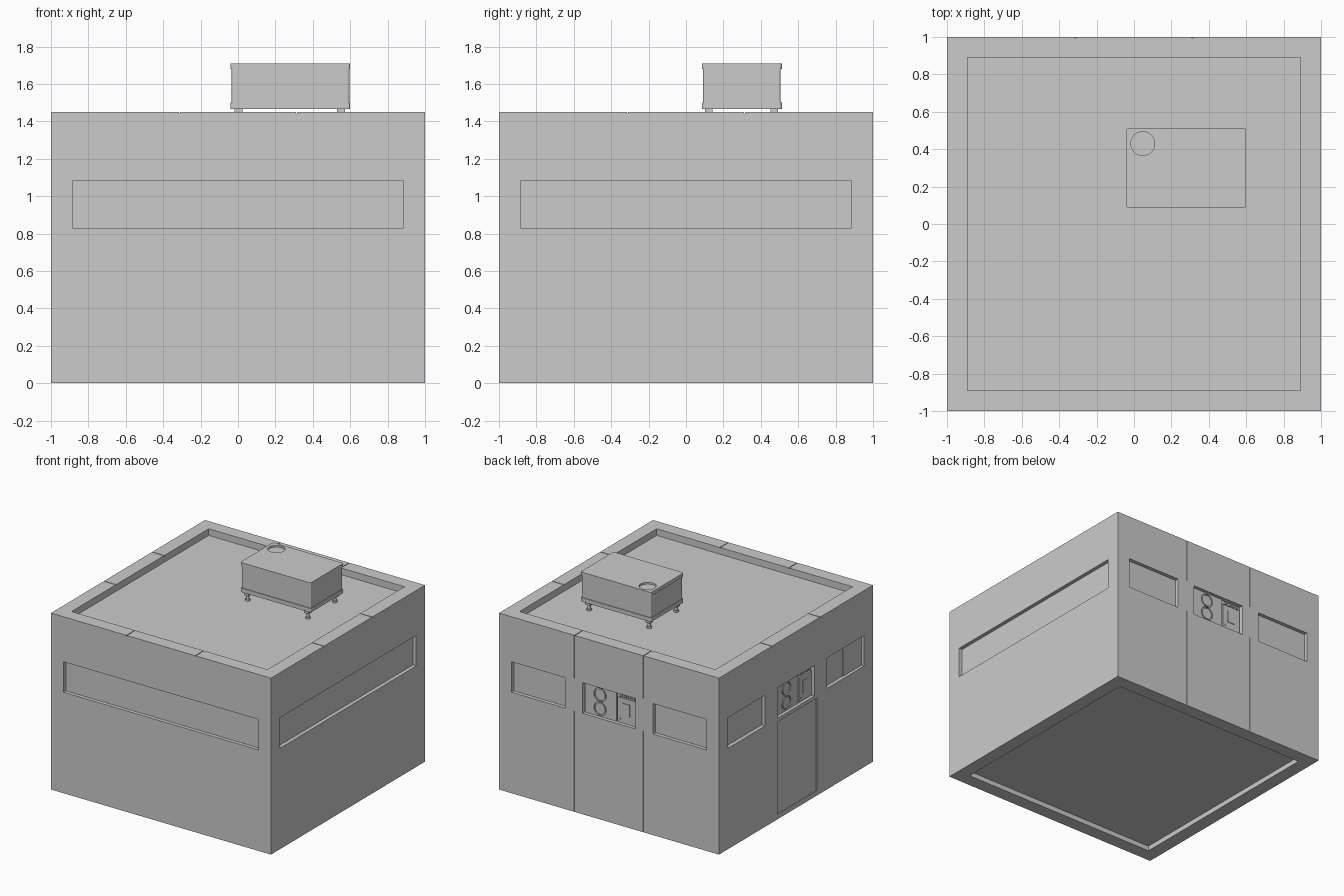
import bpy, bmesh, math
from mathutils import Matrix, Vector

if "Cube" in bpy.data.objects:
    bpy.data.objects.remove(bpy.data.objects["Cube"])


def finish(name, bm, rot=0):
    """Turn a bmesh into an object, swung about the world z axis to face one side."""
    bm.transform(Matrix.Rotation(math.radians(rot), 4, 'Z'))
    me = bpy.data.meshes.new(name)
    bm.to_mesh(me)
    bm.free()
    ob = bpy.data.objects.new(name, me)
    bpy.context.scene.collection.objects.link(ob)
    return ob


def box(name, x, y, z, rot=0, bevel=0):
    bm = bmesh.new()
    size = (x[1] - x[0], y[1] - y[0], z[1] - z[0])
    mid = Vector(((x[0] + x[1]) / 2, (y[0] + y[1]) / 2, (z[0] + z[1]) / 2))
    bmesh.ops.create_cube(bm, size=1, matrix=Matrix.Translation(mid) @ Matrix.Diagonal((*size, 1)))
    if bevel:  # round the upright edges only
        upright = [e for e in bm.edges if abs(e.verts[0].co.z - e.verts[1].co.z) > 1e-4]
        bmesh.ops.bevel(bm, geom=upright, offset=bevel, segments=3, profile=0.5, affect='EDGES')
    return finish(name, bm, rot)


def cylinder(name, centre, r, depth, axis='Z', rot=0, sides=32):
    bm = bmesh.new()
    turn = Matrix.Rotation(math.pi / 2, 4, 'X') if axis == 'Y' else Matrix()
    bmesh.ops.create_cone(bm, cap_ends=True, segments=sides, radius1=r, radius2=r, depth=depth,
                          matrix=Matrix.Translation(centre) @ turn)
    return finish(name, bm, rot)


def cut(ob, cutter):
    """Subtract the cutter for good and throw it away."""
    mod = ob.modifiers.new("cut", 'BOOLEAN')
    mod.operation = 'DIFFERENCE'
    mod.solver = 'EXACT'
    mod.object = cutter
    bpy.context.view_layer.objects.active = ob
    bpy.ops.object.modifier_apply(modifier=mod.name)
    bpy.data.objects.remove(cutter)


FRONT, RIGHT, BACK, LEFT = 0, 90, 180, 270
WIN_Z = (0.83, 1.08)
WIDE = (-0.885, 0.885)
BAYS = [(-0.885, -0.40), (-0.24, 0.24), (0.40, 0.885)]

# Building block with sunken roof and underside
walls = box("walls", (-1, 1), (-1, 1), (0, 1.45))
cut(walls, box("roof_cut", (-0.89, 0.89), (-0.89, 0.89), (1.395, 1.6)))
cut(walls, box("floor_cut", (-0.89, 0.89), (-0.89, 0.89), (-0.2, 0.04)))

# Window openings: one wide strip on two sides, three bays on the other two
for side in (FRONT, RIGHT):
    cut(walls, box("c", WIDE, (-1.1, -0.965), WIN_Z, side))
    box("wide_window_pane", WIDE, (-0.97, -0.96), WIN_Z, side)
for side in (BACK, LEFT):
    for i, bay in enumerate(BAYS):
        cut(walls, box("c", bay, (-1.1, -0.965), WIN_Z, side))
        if i != 1:
            box("bay_window_pane", bay, (-0.97, -0.96), WIN_Z, side)
box("sliding_pane", (0.645, 0.885), (-0.976, -0.965), WIN_Z, LEFT)

# Shallow door panel below the left equipment bay
cut(walls, box("c", (-0.24, 0.27), (-1.1, -0.993), (0.04, 0.80), LEFT))

# Panel joints: notches across the parapet, and upright seams on the back
for s in (-0.313, 0.313):
    joint = (s - 0.003, s + 0.003)
    for side in (FRONT, RIGHT, BACK, LEFT):
        cut(walls, box("c", joint, (-1.1, -0.85), (1.443, 1.5), side))
    cut(walls, box("c", joint, (-1.1, -0.993), (1.10, 1.55), BACK))
    cut(walls, box("c", joint, (-1.1, -0.993), (-0.1, 0.83), BACK))

# Equipment set in the middle bays: twin fan casing and a control cabinet
for side in (BACK, LEFT):
    casing = box("fan_casing", (-0.23, 0.055), (-0.98, -0.96), (0.835, 1.075), side)
    for z in (0.898, 1.012):
        cut(casing, cylinder("c", (-0.095, -0.98, z), 0.056, 0.02, 'Y', side))
        cylinder("fan_disc", (-0.095, -0.973, z), 0.046, 0.012, 'Y', side)
    box("control_cabinet", (0.065, 0.23), (-0.98, -0.96), (0.835, 1.04), side)
    box("control_panel", (0.11, 0.175), (-0.985, -0.975), (0.90, 1.0), side)
    box("cabinet_latch", (0.085, 0.095), (-0.985, -0.975), (0.86, 0.87), side)
    for k in range(4):
        u = 0.085 + k * 0.038
        box("cabinet_terminal", (u, u + 0.02), (-0.98, -0.96), (1.05, 1.07), side)

# Rooftop unit: base tray, slightly inset body, lid with a round vent
X, Y = (-0.04, 0.60), (0.085, 0.512)
IX, IY = (X[0] + 0.006, X[1] - 0.004), (Y[0] + 0.006, Y[1] - 0.006)
box("unit_base_tray", X, Y, (1.467, 1.50), bevel=0.012)
box("unit_body", IX, IY, (1.50, 1.68), bevel=0.012)
lid = box("unit_lid", X, Y, (1.68, 1.71), bevel=0.012)
cut(lid, cylinder("c", (0.047, 0.43, 1.71), 0.073, 0.03))
vent = cylinder("vent_ring", (0.047, 0.43, 1.7025), 0.073, 0.015)
cut(vent, cylinder("c", (0.047, 0.43, 1.71), 0.064, 0.04))

# Feet with pads
for x in (0.003, 0.55):
    for y in (0.122, 0.472):
        box("unit_foot", (x - 0.021, x + 0.021), (y - 0.021, y + 0.021), (1.44, 1.47))
        cylinder("foot_post", (x, y, 1.425), 0.013, 0.05, sides=16)
        cylinder("foot_pad", (x, y, 1.401), 0.02, 0.014, sides=16)
